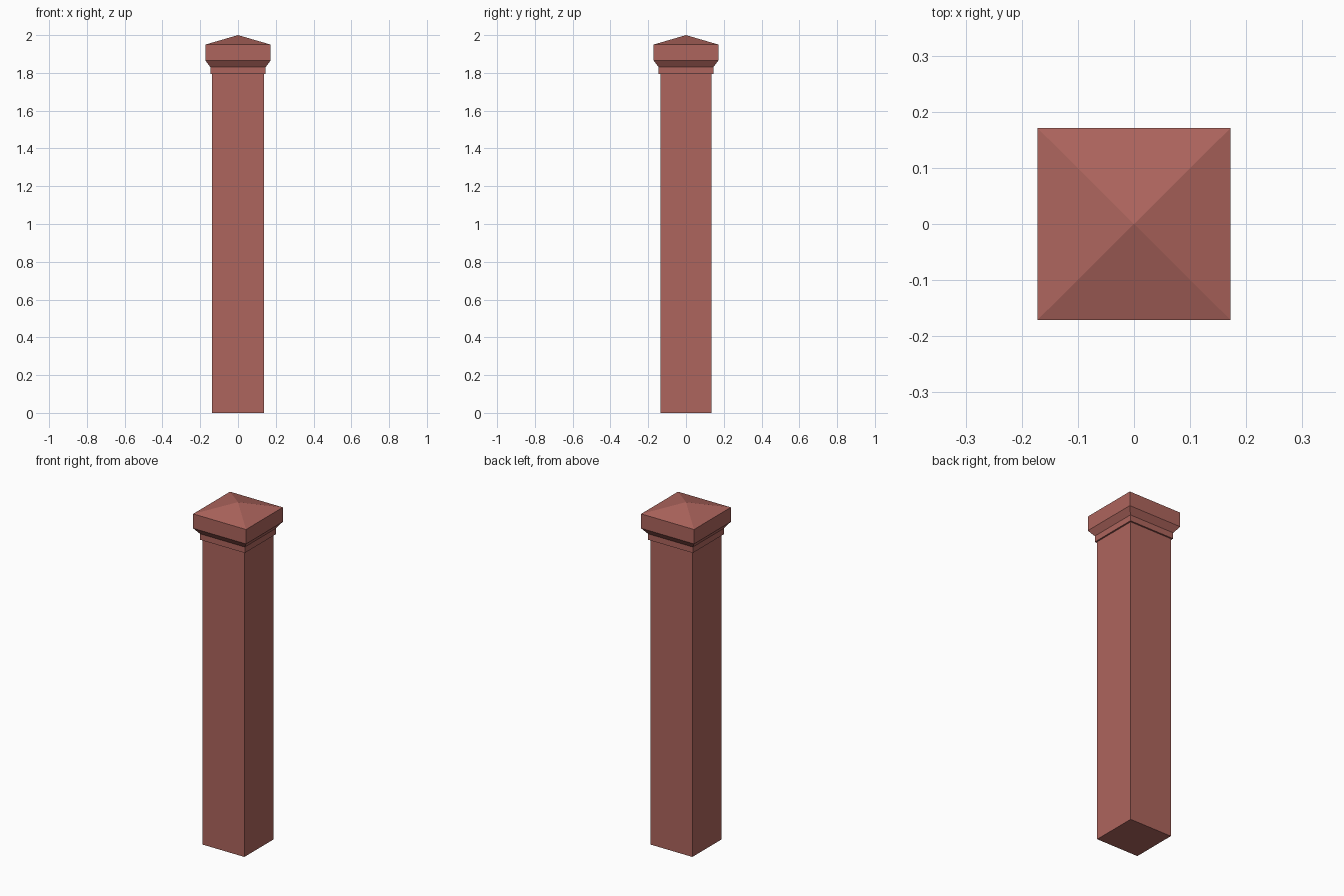
import bpy, bmesh

if "Cube" in bpy.data.objects:
    bpy.data.objects.remove(bpy.data.objects["Cube"])

mat = bpy.data.materials.new("red_brick")
mat.diffuse_color = (0.42, 0.13, 0.11, 1)
mat.use_nodes = True
mat.node_tree.nodes["Principled BSDF"].inputs["Base Color"].default_value = mat.diffuse_color


def square_loft(name, rings, base=False, apex=None):
    """Stack rectangular rings (half_x, half_y, z) into a flat-sided surface."""
    bm = bmesh.new()
    loops = [[bm.verts.new((sx * hx, sy * hy, z))
              for sx, sy in ((-1, -1), (1, -1), (1, 1), (-1, 1))]
             for hx, hy, z in rings]
    for low, high in zip(loops, loops[1:]):
        for i in range(4):
            j = (i + 1) % 4
            bm.faces.new((low[i], low[j], high[j], high[i]))
    if base:
        bm.faces.new(loops[0][::-1])
    if apex is not None:
        tip = bm.verts.new((0, 0, apex))
        for i in range(4):
            bm.faces.new((loops[-1][i], loops[-1][(i + 1) % 4], tip))
    mesh = bpy.data.meshes.new(name)
    bm.to_mesh(mesh)
    bm.free()
    mesh.materials.append(mat)
    obj = bpy.data.objects.new(name, mesh)
    bpy.context.collection.objects.link(obj)
    return obj


# Plain square shaft
square_loft("post_shaft", [(0.137, 0.136, 0), (0.137, 0.136, 1.795)], base=True)

# Cap: small collar, flared moulding, block and pyramid top
square_loft("post_cap", [
    (0.137, 0.136, 1.795),
    (0.146, 0.145, 1.795),
    (0.146, 0.145, 1.83),
    (0.172, 0.171, 1.865),
    (0.172, 0.171, 1.95),
], apex=2.0)
